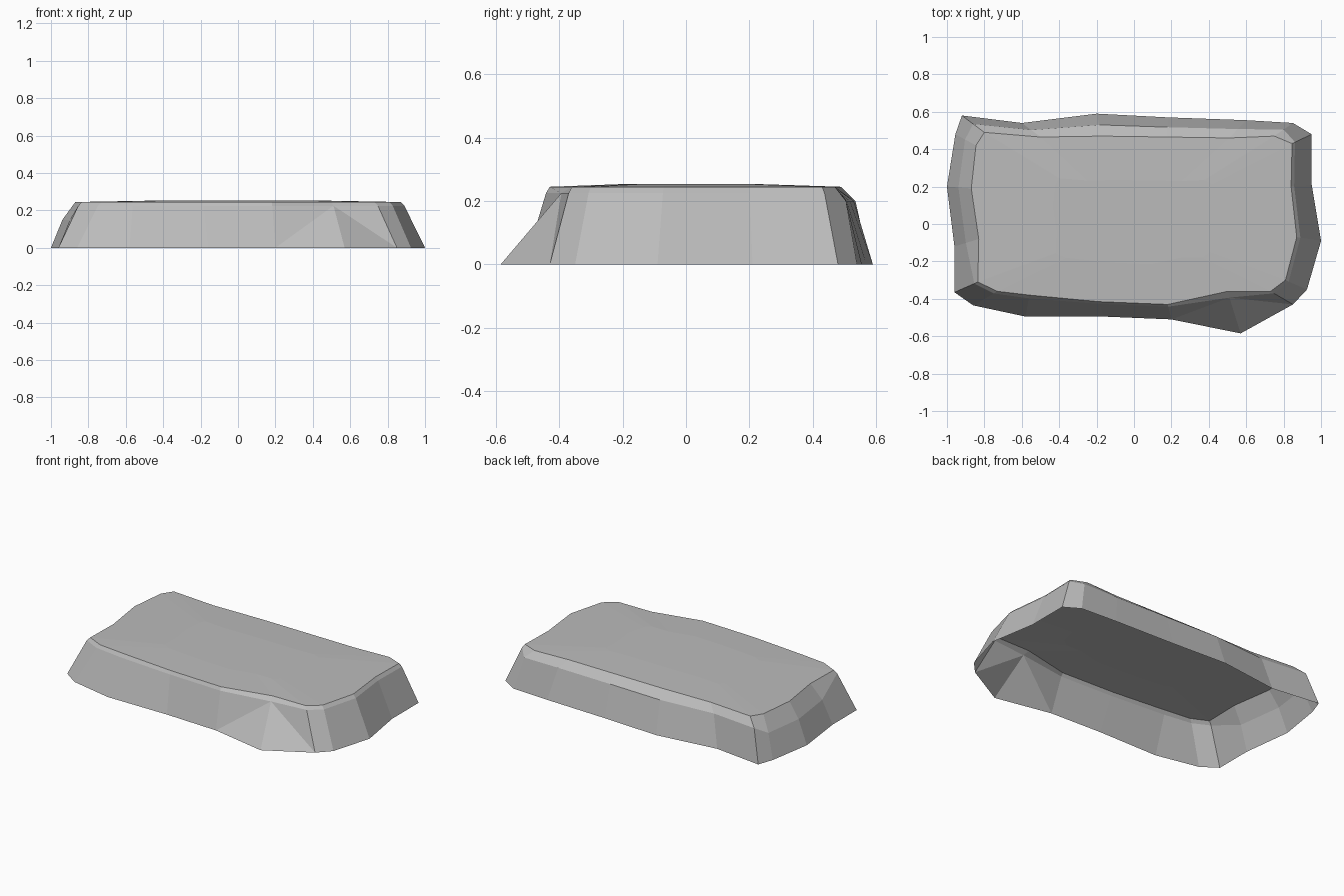
import bpy
import bmesh
from mathutils import Vector

default_cube = bpy.data.objects.get("Cube")
if default_cube:
    bpy.data.objects.remove(default_cube, do_unlink=True)


def make_material(name, colour):
    material = bpy.data.materials.new(name)
    material.use_nodes = True
    material.diffuse_color = colour
    shader = material.node_tree.nodes["Principled BSDF"]
    shader.inputs["Base Color"].default_value = colour
    return material


# Ground outline and plateau outline, paired station by station,
# starting at the back right corner and running clockwise from above
base_outline = [
    (-.92, .58), (-.6, .54), (-.2, .59), (.18, .57), (.6, .555),
    (.85, .54), (.95, .48), (.95, .21), (1, -.09), (.925, -.35),
    (.85, -.43), (.57, -.585), (.2, -.51), (-.16, -.495), (-.58, -.495),
    (-.86, -.435), (-.96, -.365), (-.96, -.12), (-1, .2), (-.955, .48),
]
plateau_outline = [
    (-.8, .49), (-.5, .465), (-.17, .47), (.18, .465), (.51, .46),
    (.75, .47), (.845, .43), (.84, .2), (.87, -.07), (.81, -.3),
    (.73, -.36), (.5, -.36), (.18, -.43), (-.19, -.415), (-.56, -.38),
    (-.73, -.36), (-.835, -.31), (-.83, -.08), (-.87, .19), (-.845, .42),
]
SPUR = 11            # station where the rock juts out at the front left
EDGE_HEIGHT = .245
CROWN_HEIGHT = .253


def shoulder_shape(station):
    """Fraction of the way inwards and height of the worn upper edge."""
    if station < 6:                 # back: broad bevel
        return .5, .2
    if station < 17:                # left end and front: narrow bevel
        return .85, .225
    return .47, .15                 # right end: long slope


def lift(points, height):
    return [Vector((x, y, height)) for x, y in points]


def add_ring(bm, points):
    return [bm.verts.new(point) for point in points]


def bridge(bm, lower, upper, spur=None):
    """Join two rings with quads, splitting those that meet the spur."""
    count = len(lower)
    for i in range(count):
        j = (i + 1) % count
        a, b, c, d = lower[i], lower[j], upper[j], upper[i]
        if spur == j:
            bm.faces.new((a, c, b))
            bm.faces.new((a, d, c))
        elif spur == i:
            bm.faces.new((a, d, b))
            bm.faces.new((d, c, b))
        else:
            bm.faces.new((a, d, c, b))


# Slab of rock: sloping walls, worn bevel, slightly crowned top, open underneath
base = lift(base_outline, 0)
plateau = lift(plateau_outline, EDGE_HEIGHT)
shoulder = []
for station, (low, high) in enumerate(zip(base, plateau)):
    inward, height = shoulder_shape(station)
    point = low.lerp(high, inward)
    point.z = height
    shoulder.append(point)
crown = [Vector((p.x * .5, p.y * .5, CROWN_HEIGHT)) for p in plateau]

bm = bmesh.new()
rings = [add_ring(bm, points) for points in (base, shoulder, plateau, crown)]
bridge(bm, rings[0], rings[1], SPUR)
bridge(bm, rings[1], rings[2])
bridge(bm, rings[2], rings[3])
bm.faces.new(reversed(rings[3]))
bm.normal_update()

mesh = bpy.data.meshes.new("rock_slab")
bm.to_mesh(mesh)
bm.free()
mesh.materials.append(make_material("stone_grey", (.5, .5, .5, 1)))
rock_slab = bpy.data.objects.new("rock_slab", mesh)
bpy.context.collection.objects.link(rock_slab)
